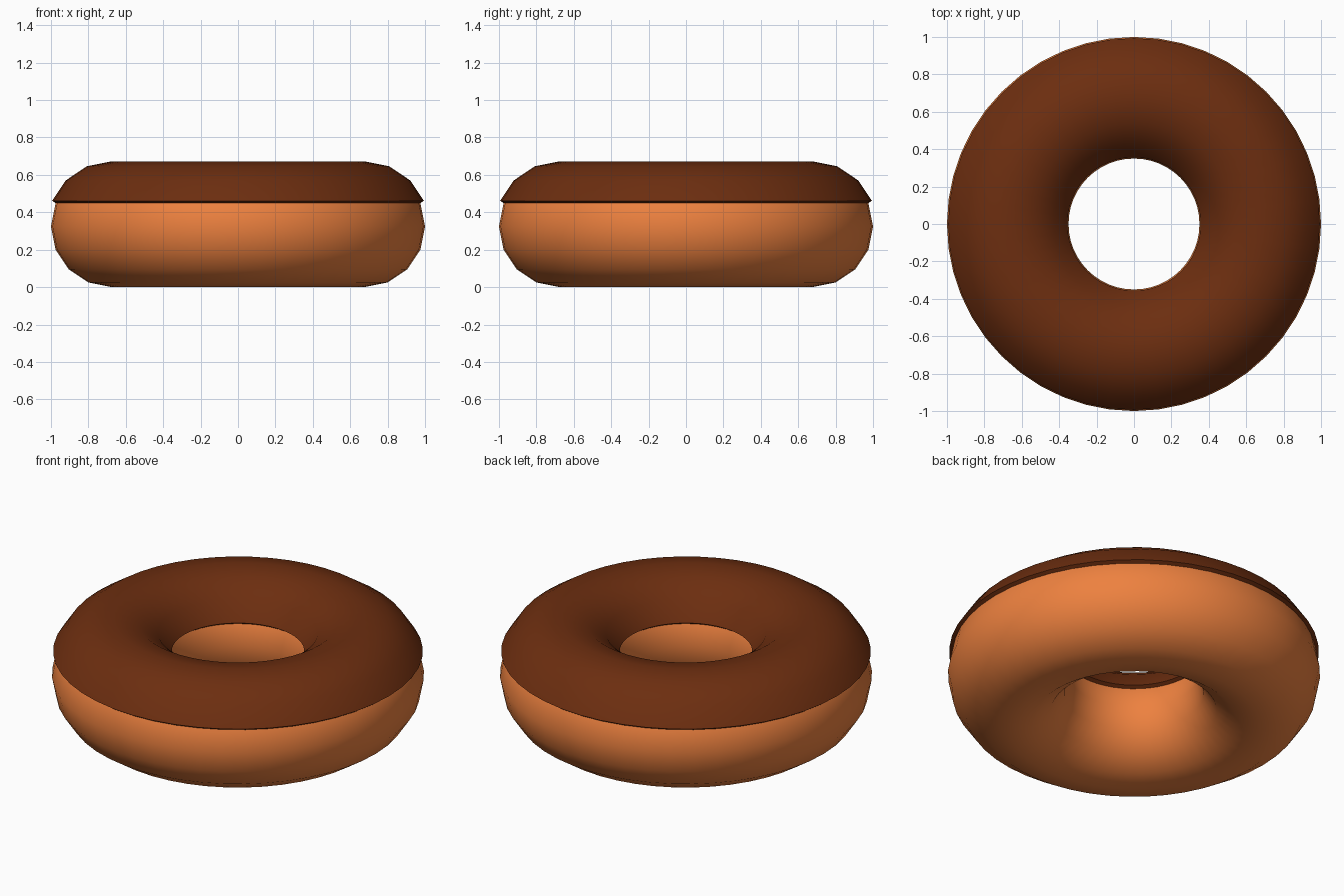
import bpy, bmesh

if "Cube" in bpy.data.objects:
    bpy.data.objects.remove(bpy.data.objects["Cube"])

R, r = 0.675, 0.325


def ring(name, color):
    bpy.ops.mesh.primitive_torus_add(major_segments=48, minor_segments=16,
                                     major_radius=R, minor_radius=r,
                                     location=(0, 0, r))
    ob = bpy.context.object
    ob.name = name
    mat = bpy.data.materials.new(name + "_color")
    mat.diffuse_color = color
    mat.use_nodes = True
    mat.node_tree.nodes["Principled BSDF"].inputs["Base Color"].default_value = mat.diffuse_color
    ob.data.materials.append(mat)
    return ob


# Dough ring
dough = ring("dough", (0.85, 0.22, 0.05, 1))
bpy.ops.object.shade_smooth()

# Icing: upper part of the same ring, thickened outward
icing = ring("icing", (0.15, 0.027, 0.005, 1))
bm = bmesh.new()
bm.from_mesh(icing.data)
low = [v for v in bm.verts if v.co.z < 0.06]
bmesh.ops.delete(bm, geom=low, context='VERTS')
bm.to_mesh(icing.data)
bm.free()
solid = icing.modifiers.new("thickness", 'SOLIDIFY')
solid.thickness = 0.022
solid.offset = 1
solid.use_even_offset = True
bpy.ops.object.modifier_apply(modifier=solid.name)
bpy.ops.object.shade_smooth_by_angle()
